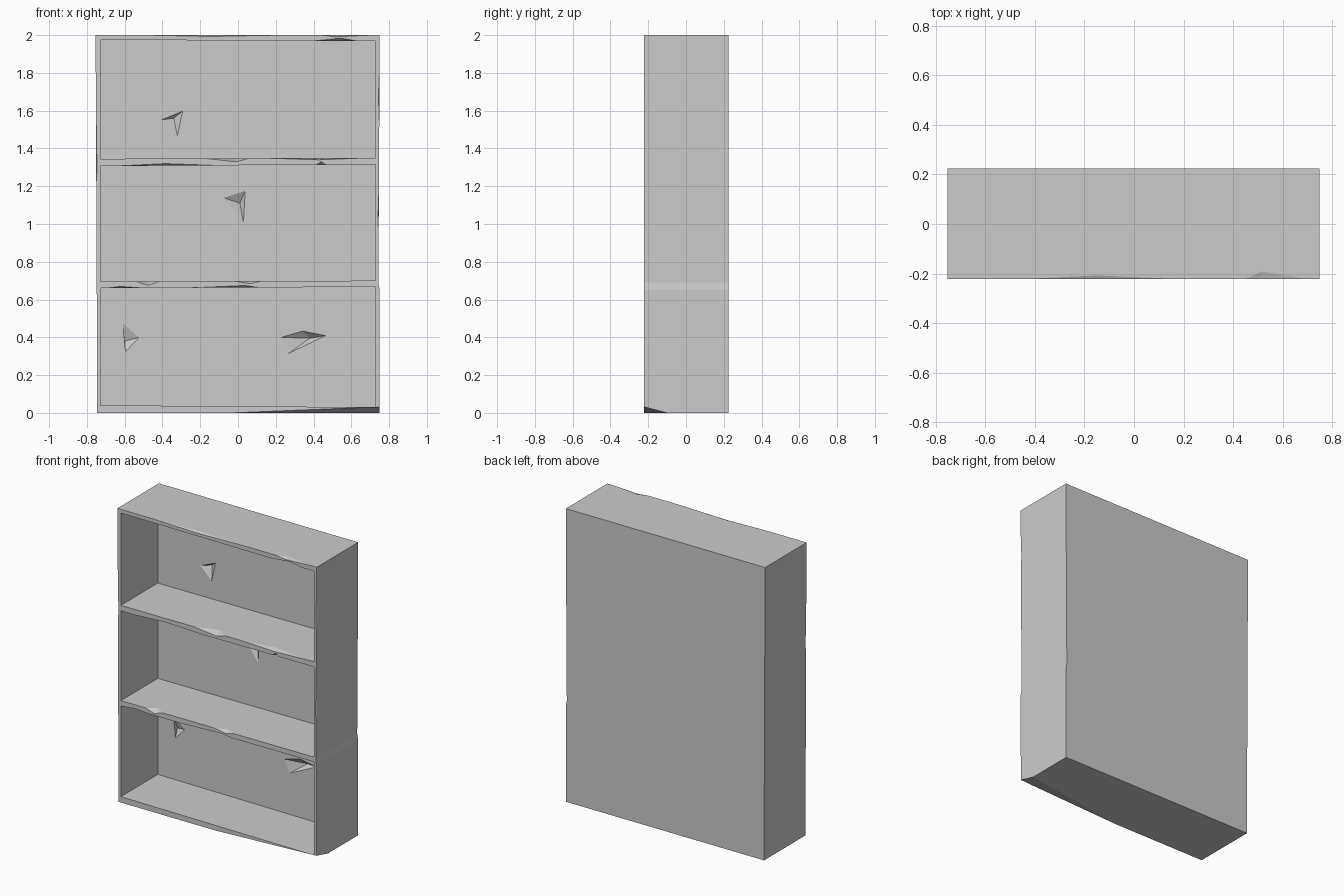
import bpy, bmesh
from mathutils import Vector

if "Cube" in bpy.data.objects:
    bpy.data.objects.remove(bpy.data.objects["Cube"])

FRONT, BACK, PANEL = -0.223, 0.224, 0.175


def make_object(name, bm):
    bmesh.ops.recalc_face_normals(bm, faces=bm.faces)
    me = bpy.data.meshes.new(name)
    bm.to_mesh(me)
    bm.free()
    ob = bpy.data.objects.new(name, me)
    bpy.context.collection.objects.link(ob)
    return ob


def add_prism(bm, outline, y0, y1):
    """Extrude an x-z outline from y0 to y1."""
    a = [bm.verts.new((x, y0, z)) for x, z in outline]
    b = [bm.verts.new((x, y1, z)) for x, z in outline]
    bm.faces.new(a)
    bm.faces.new(b[::-1])
    for i in range(len(a)):
        j = (i + 1) % len(a)
        bm.faces.new((a[j], a[i], b[i], b[j]))


def add_hull(bm, points):
    vs = [bm.verts.new(p) for p in points]
    bmesh.ops.convex_hull(bm, input=vs)


def add_chip(bm, a, b, peak, depth, size):
    """Long splinter along a front edge from a to b (x, z)."""
    A, B = (Vector((p[0], FRONT, p[1])) for p in (a, b))
    M = A.lerp(B, peak)
    d = (B - A).normalized()
    side = Vector((-d.z, 0, d.x)) * size
    add_hull(bm, [A, B, M + Vector((0, depth, 0)), M - Vector((0, depth, 0)),
                  M + side, M - side])


def add_dent(bm, tri, apex, depth):
    """Shallow pyramid gouge in the back panel."""
    c = [(x, PANEL - 0.002, z) for x, z in tri]
    add_hull(bm, c + [(apex[0], PANEL + depth, apex[1])])


def cut(target, cutter):
    mod = target.modifiers.new(cutter.name, 'BOOLEAN')
    mod.operation = 'DIFFERENCE'
    mod.solver = 'EXACT'
    mod.use_self = True
    mod.object = cutter
    bpy.context.view_layer.objects.active = target
    bpy.ops.object.modifier_apply(modifier=mod.name)
    bpy.data.objects.remove(cutter)


# Outer body with a worn step on the right side
bm = bmesh.new()
add_prism(bm, [(-0.746, 0), (0.748, 0), (0.75, 0.65), (0.743, 0.69),
               (0.747, 1.34), (0.75, 2), (-0.754, 2), (-0.748, 0.7)], FRONT, BACK)
# Broken bottom right corner
p = [Vector(v) for v in ((-0.03, FRONT, 0), (0.75, -0.1, 0), (0.75, FRONT, 0.032))]
n = (p[1] - p[0]).cross(p[2] - p[0])
if n.dot(Vector((0, 0, 1)) - p[0]) > 0:
    n = -n
bmesh.ops.bisect_plane(bm, geom=bm.verts[:] + bm.edges[:] + bm.faces[:],
                       plane_co=p[0], plane_no=n, clear_outer=True)
bmesh.ops.holes_fill(bm, edges=[e for e in bm.edges if e.is_boundary], sides=0)
case = make_object("bookcase", bm)

# Three shelf openings
bm = bmesh.new()
for lo_l, lo_r, hi_l, hi_r in ((0.04, 0.03, 0.66, 0.667),
                               (0.695, 0.70, 1.307, 1.315),
                               (1.345, 1.35, 1.975, 1.968)):
    add_prism(bm, [(-0.728, lo_l), (0.728, lo_r), (0.728, hi_r), (-0.728, hi_l)],
              FRONT - 0.1, PANEL)
cut(case, make_object("openings", bm))

# Chipped front edges
bm = bmesh.new()
for chip in (
    ((-0.22, 1.352), (0.06, 1.348), 0.75, 0.06, 0.020),   # upper shelf
    ((0.02, 1.353), (0.70, 1.351), 0.6, 0.05, 0.012),
    ((-0.70, 1.304), (0.0, 1.306), 0.45, 0.03, 0.015),
    ((0.41, 1.310), (0.47, 1.311), 0.5, 0.02, 0.020),
    ((-0.55, 0.699), (-0.40, 0.701), 0.5, 0.05, 0.025),   # lower shelf
    ((-0.05, 0.702), (0.14, 0.702), 0.6, 0.04, 0.018),
    ((-0.72, 0.657), (-0.48, 0.659), 0.4, 0.03, 0.012),
    ((-0.3, 0.660), (0.12, 0.663), 0.8, 0.03, 0.012),
    ((-0.6, 2.003), (0.3, 2.002), 0.5, 0.02, 0.010),      # top board
    ((0.40, 1.969), (0.64, 1.967), 0.6, 0.04, 0.016),
    ((0.42, 2.003), (0.74, 2.002), 0.3, 0.04, 0.012),
    ((0.752, 0.75), (0.75, 1.30), 0.5, 0.02, 0.010),      # side boards
    ((0.753, 1.4), (0.754, 1.95), 0.5, 0.02, 0.010),
    ((-0.755, 0.75), (-0.757, 1.9), 0.5, 0.02, 0.009),
):
    add_chip(bm, *chip)
cut(case, make_object("edge_chips", bm))

# Gouges in the back panel
bm = bmesh.new()
for tri, apex, depth in (
    (((-0.41, 1.55), (-0.29, 1.60), (-0.32, 1.46)), (-0.34, 1.56), 0.03),
    (((-0.08, 1.14), (0.04, 1.18), (0.03, 1.0)), (0.01, 1.11), 0.03),
    (((-0.61, 0.48), (-0.52, 0.40), (-0.595, 0.32)), (-0.60, 0.38), 0.03),
    (((0.22, 0.40), (0.34, 0.435), (0.47, 0.41), (0.26, 0.31)), (0.38, 0.395), 0.035),
):
    add_dent(bm, tri, apex, depth)
cut(case, make_object("panel_gouges", bm))
